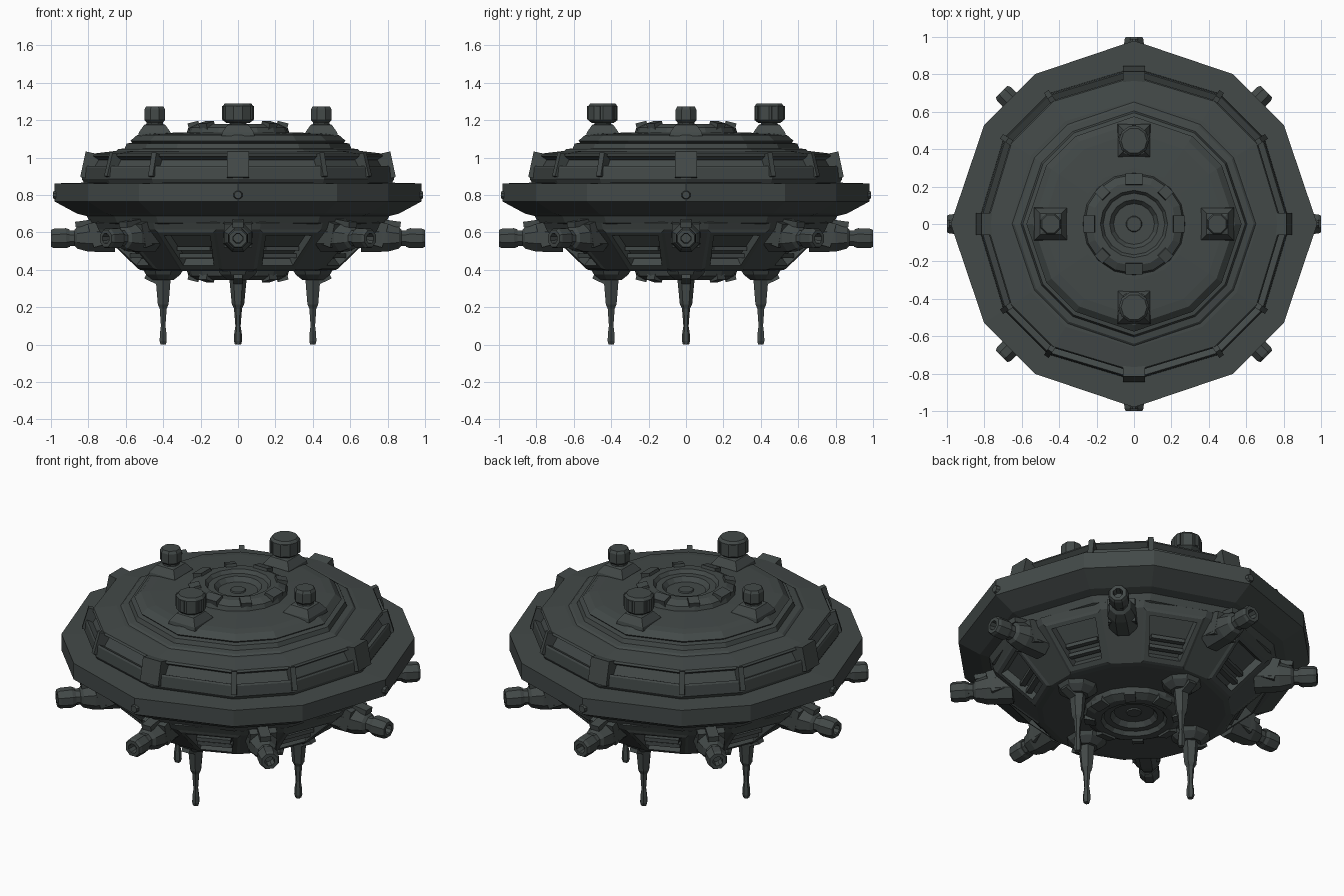
import bpy, bmesh
from math import pi, cos, sin, radians
from mathutils import Matrix, Vector

if "Cube" in bpy.data.objects:
    bpy.data.objects.remove(bpy.data.objects["Cube"])

mat = bpy.data.materials.new("dark_gunmetal")
mat.diffuse_color = (0.056, 0.067, 0.065, 1)
mat.use_nodes = True
mat.node_tree.nodes["Principled BSDF"].inputs["Base Color"].default_value = mat.diffuse_color


def finish(bm, name, matrix=None):
    bmesh.ops.recalc_face_normals(bm, faces=bm.faces)
    if matrix:
        bm.transform(matrix)
        if matrix.determinant() < 0:
            bmesh.ops.reverse_faces(bm, faces=bm.faces)
    me = bpy.data.meshes.new(name)
    bm.to_mesh(me)
    bm.free()
    me.materials.append(mat)
    ob = bpy.data.objects.new(name, me)
    bpy.context.collection.objects.link(ob)
    return ob


def lathe(profile, angles, radii=None, closed=False):
    """Sweep (r, z) points around the given angles; caps the ends or closes the loop."""
    bm = bmesh.new()
    n = len(angles)
    radii = radii or [1] * n
    rings = [[bm.verts.new((r * k * cos(a), r * k * sin(a), z)) for a, k in zip(angles, radii)]
             for r, z in profile]
    pairs = list(zip(rings, rings[1:]))
    if closed:
        pairs.append((rings[-1], rings[0]))
    bands = []
    for lo, hi in pairs:
        bands.append([bm.faces.new((lo[i], lo[(i + 1) % n], hi[(i + 1) % n], hi[i])) for i in range(n)])
    if not closed:
        bm.faces.new(rings[0][::-1])
        bm.faces.new(rings[-1])
    bmesh.ops.recalc_face_normals(bm, faces=bm.faces)
    return bm, bands


def even(n, phase=0.0):
    return [2 * pi * (i + phase) / n for i in range(n)]


def spin(deg):
    return Matrix.Rotation(radians(deg), 4, 'Z')


def at(x, y, z):
    return Matrix.Translation((x, y, z))


def prism(name, n, profile, matrix, phase=0.5):
    bm, _ = lathe(profile, even(n, phase))
    return finish(bm, name, matrix)


def block(name, deg, r, z, size, lean=0):
    bm = bmesh.new()
    bmesh.ops.create_cube(bm, size=1)
    m = spin(deg) @ at(r, 0, z) @ Matrix.Rotation(radians(lean), 4, 'Y') @ Matrix.Diagonal((*size, 1))
    return finish(bm, name, m)


# Twelve-sided outline with points at the four compass directions
corner_deg = [q + d for q in (0, 90, 180, 270) for d in (0, 33.5, 56.5)]
corners = [radians(d) for d in corner_deg]
star = [1, .98, .98] * 4

# Main rim
bm, _ = lathe([(.80, .685), (.86, .70), (.98, .765), (.98, .862), (.82, .866)], corners, star)
finish(bm, "rim")
bm, _ = lathe([(.74, .63), (.79, .65), (.81, .69), (.80, .72)], corners, star)
finish(bm, "neck")

# Window ring above the rim
bm, bands = lathe([(.82, .86), (.835, .885), (.83, .945), (.785, 1.02), (.66, 1.035)], corners)
bmesh.ops.inset_individual(bm, faces=bands[2], thickness=.018, depth=0)
bmesh.ops.inset_individual(bm, faces=bands[2], thickness=.004, depth=-.035)
finish(bm, "window_ring")
for i, d in enumerate(corner_deg):
    if i % 3 == 0:
        block("ring_clamp", d, .785, .955, (.09, .12, .14), -12)
        prism("rim_bolt", 8, [(.028, 0), (.02, .025)],
              spin(d) @ at(.965, 0, .80) @ Matrix.Rotation(pi / 2, 4, 'Y'))
    else:
        block("ring_rib", d, .80, .955, (.065, .03, .13), -16)

# Stepped upper deck
bm, _ = lathe([(.67, 1.02), (.64, 1.045), (.605, 1.05), (.595, 1.075), (.565, 1.08), (.575, 1.09),
               (.54, 1.12), (.49, 1.127), (.30, 1.135)], corners, star)
finish(bm, "upper_deck")

# Central hatch on top, and its counterpart underneath
hatch = [(.275, 0), (.265, .03), (.225, .05), (.18, .05), (.165, .03), (.13, .03), (.105, .0)]
for name, m in (("top_hatch", at(0, 0, 1.13)),
                ("bottom_hatch", at(0, 0, .40) @ Matrix.Diagonal((1, 1, -1.1, 1)))):
    bm, _ = lathe(hatch, even(16), closed=True)
    finish(bm, name, m)
    prism(name + "_plug", 12, [(.045, 0), (.04, .012)], m)
for i in range(8):
    s = .09 if i % 2 == 0 else .06
    block("top_hatch_clamp", i * 45, .235, 1.165, (.06, s, .05), 14)
    block("bottom_hatch_clamp", i * 45, .235, .365, (.06, s, .05), -14)

# Lower hull with recessed square windows between the guns
hull_angles = [radians(45 * k + s) for k in range(8) for s in (-9, 9)]
bm, bands = lathe([(.50, .395), (.53, .40), (.755, .615), (.77, .65), (.74, .67)], hull_angles)
wide = [f for i, f in enumerate(bands[1]) if i % 2 == 1]
bmesh.ops.inset_individual(bm, faces=wide, thickness=.02, depth=.008)
bmesh.ops.inset_individual(bm, faces=wide, thickness=.035, depth=0)
bmesh.ops.inset_individual(bm, faces=wide, thickness=.008, depth=-.045)
finish(bm, "lower_hull")
for k in range(8):
    for r, z in ((.57, .475), (.605, .515)):
        block("window_slat", 22.5 + 45 * k, r, z, (.03, .19, .022), 0)

# Eight side guns
for k in range(8):
    base = spin(45 * k)
    axis = base @ at(0, 0, .585) @ Matrix.Rotation(radians(91), 4, 'Y')
    block("gun_mount", 45 * k, .72, .60, (.14, .15, .13), 15)
    prism("gun_sleeve", 8, [(.085, .66), (.08, .80), (.062, .86), (.045, .875), (.045, .93)], axis)
    bm, _ = lathe([(.05, .90), (.058, .92), (.056, .985), (.048, 1.0), (.028, 1.0), (.025, .95)],
                  even(8, .5))
    finish(bm, "gun_muzzle", axis)
    block("gun_top_plate", 45 * k, .81, .65, (.12, .06, .03), 8)

# Four roof turrets: large at front and back, small at the sides
for k in range(4):
    big = k % 2 == 1
    w, top = (.082, 1.29) if big else (.06, 1.272)
    base = spin(90 * k) @ at(.445, 0, 0)
    prism("turret_base", 4, [(.125, 1.115), (.12, 1.135), (.08, 1.175), (.06, 1.18)], base)
    prism("turret_neck", 8, [(.05, 1.17), (.045, 1.20)], base)
    prism("turret_head", 10 if big else 8,
          [(w * .75, 1.185), (w, 1.20), (w, top - .015), (w * .85, top)], base)
    if big:
        for j in range(5):
            prism("turret_fin", 4, [(.016, 1.205), (.016, 1.275)],
                  base @ spin(72 * j) @ at(.074, 0, 0))

# Four landing legs
for k in range(4):
    base = spin(90 * k) @ at(.40, 0, 0)
    prism("leg_mount", 8, [(.06, .345), (.10, .375), (.115, .40)], base)
    prism("leg_upper", 6, [(.02, .19), (.033, .215), (.045, .34), (.05, .37)], base)
    prism("leg_lower", 6, [(.016, 0), (.022, .02), (.02, .06), (.014, .10), (.022, .20)], base)
    block("leg_brace", 90 * k, .445, .355, (.10, .05, .05), -25)
